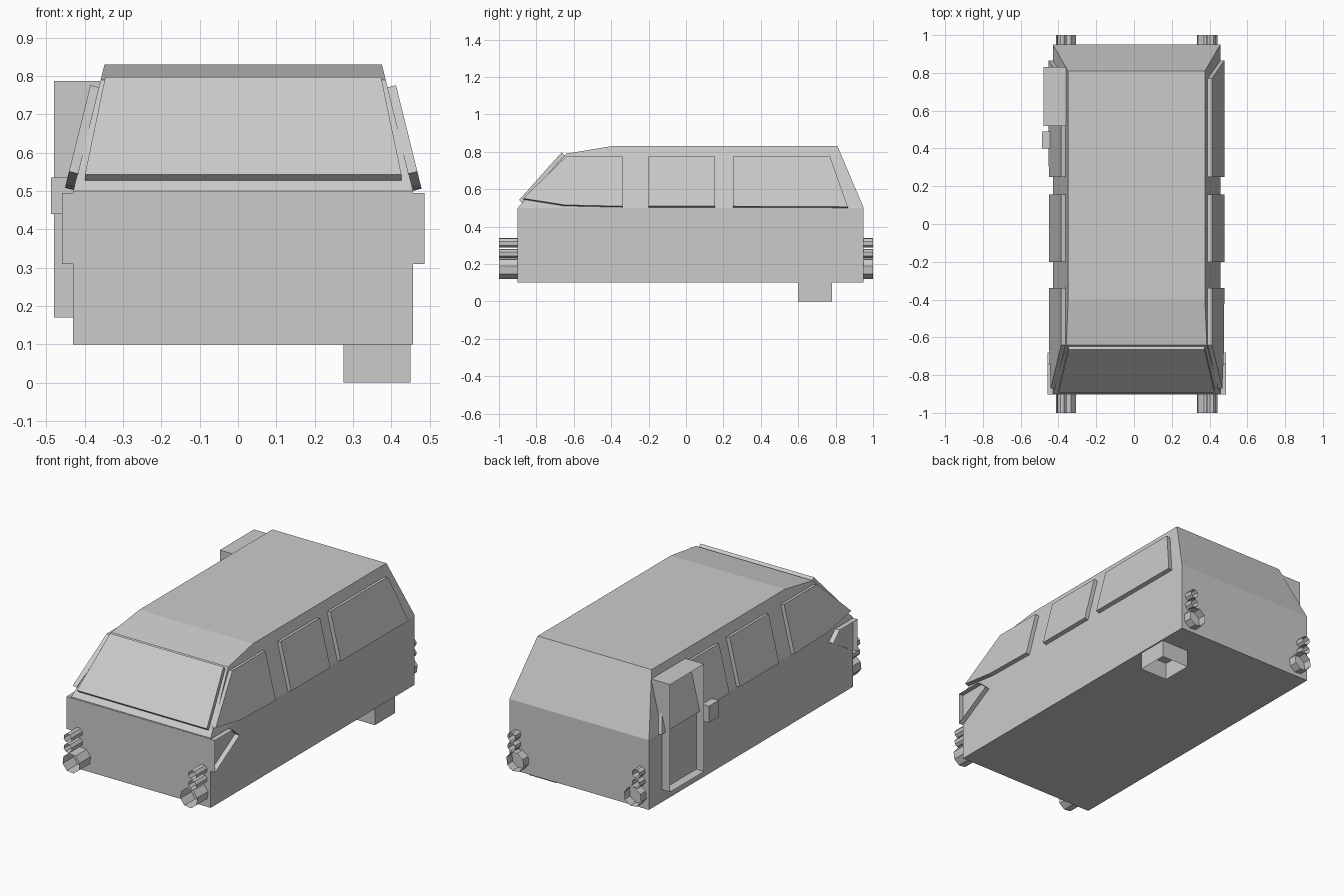
import bpy, bmesh, math

if "Cube" in bpy.data.objects:
    bpy.data.objects.remove(bpy.data.objects["Cube"])

CX = 0.0135          # the body's mirror plane


def make(name, rings, caps=(True, True)):
    """Loft between equal-length point rings, optionally capping the ends."""
    bm = bmesh.new()
    vs = [[bm.verts.new(p) for p in r] for r in rings]
    n = len(vs[0])
    for a, b in zip(vs, vs[1:]):
        for i in range(n):
            j = (i + 1) % n
            bm.faces.new((a[i], a[j], b[j], b[i]))
    if caps[0]:
        bm.faces.new(vs[0][::-1])
    if caps[1]:
        bm.faces.new(vs[-1])
    bmesh.ops.recalc_face_normals(bm, faces=bm.faces)
    me = bpy.data.meshes.new(name)
    bm.to_mesh(me)
    bm.free()
    ob = bpy.data.objects.new(name, me)
    bpy.context.collection.objects.link(ob)
    return ob


def half_width(z):
    return 0.4435 - 0.247 * max(0, z - 0.5)


def rect(a0, a1, b0, b1):
    return [(a0, b0), (a1, b0), (a1, b1), (a0, b1)]


# Van body: side outline with sides leaning in above the belt line
lower = [(-0.9, 0.1), (0.95, 0.1), (0.95, 0.5), (-0.9, 0.5)]
upper = [(-0.9, 0.5), (0.95, 0.5), (0.81, 0.83), (-0.40, 0.83), (-0.64, 0.79)]
for name, prof, caps in (("lower_body", lower, True), ("upper_body", upper, True)):
    ob = make(name, [[(CX + s * half_width(z), y, z) for y, z in prof] for s in (-1, 1)])
    # remove the hidden face at the belt line
    bm = bmesh.new()
    bm.from_mesh(ob.data)
    belt = [f for f in bm.faces if all(abs(v.co.z - 0.5) < 1e-4 for v in f.verts)]
    bmesh.ops.delete(bm, geom=belt, context='FACES_ONLY')
    bm.to_mesh(ob.data)
    bm.free()

# Raised side windows
windows = {
    "front_window": [(-0.87, 0.545), (-0.65, 0.51), (-0.34, 0.503), (-0.34, 0.77), (-0.64, 0.77)],
    "middle_window": [(-0.2, 0.503), (0.155, 0.503), (0.155, 0.77), (-0.2, 0.77)],
    "rear_window": [(0.25, 0.503), (0.865, 0.5), (0.77, 0.77), (0.25, 0.77)],
}
for name, prof in windows.items():
    for s, side in ((-1, "left"), (1, "right")):
        # outer face is lifted along the sloping side's normal
        inner = [(CX + s * (half_width(z) - 0.002), y, z) for y, z in prof]
        outer = [(x + s * 0.024, y, z + 0.006) for x, y, z in inner]
        make(f"{side}_{name}", [inner, outer])

# Windshield plate on the sloping front
glass = [(-0.413, -0.875, 0.527), (0.413, -0.875, 0.527),
         (0.36, -0.648, 0.7815), (-0.36, -0.648, 0.7815)]
make("windshield", [[(CX + x, y - d, z + d * 0.93) for x, y, z in glass] for d in (0, 0.017)])

# Band wrapping the nose, open at both sides
wrap = [(-0.902, 0.31), (-0.68, 0.44), (-0.74, 0.495), (-0.902, 0.495)]
make("nose_band", [[(CX + s * 0.4725, y, z) for y, z in wrap] for s in (-1, 1)], (False, False))

# Lamp tubes at all four corners, open ended
for s, side in ((-1, "left"), (1, "right")):
    for end, y0, y1 in (("front", -1.0, -0.895), ("rear", 1.0, 0.945)):
        for name, off, z, r in (("large_lamp", 0, 0.175, 0.056),
                                ("middle_lamp", 0.022, 0.256, 0.026),
                                ("upper_lamp", 0.022, 0.313, 0.026)):
            cx = CX + s * (0.3735 + off)
            ang = [math.pi * (k + 0.35) / 4 for k in range(8)]
            make(f"{side}_{end}_{name}",
                 [[(cx + r * math.cos(a), y, z + r * math.sin(a)) for a in ang] for y in (y0, y1)],
                 (False, False))

# Side locker, open outward
make("side_locker", [[(x, y, z) for y, z in rect(0.52, 0.83, 0.17, 0.787)] for x in (-0.48, -0.36)],
     (False, False))

# Fuel cap block
make("side_block", [[(x, y, z) for y, z in rect(0.4, 0.49, 0.44, 0.535)] for x in (-0.488, -0.425)])

# Exhaust box, open underneath
make("exhaust_box", [[(x, y, z) for x, y in rect(0.275, 0.45, 0.6, 0.78)] for z in (0, 0.1)],
     (False, False))
